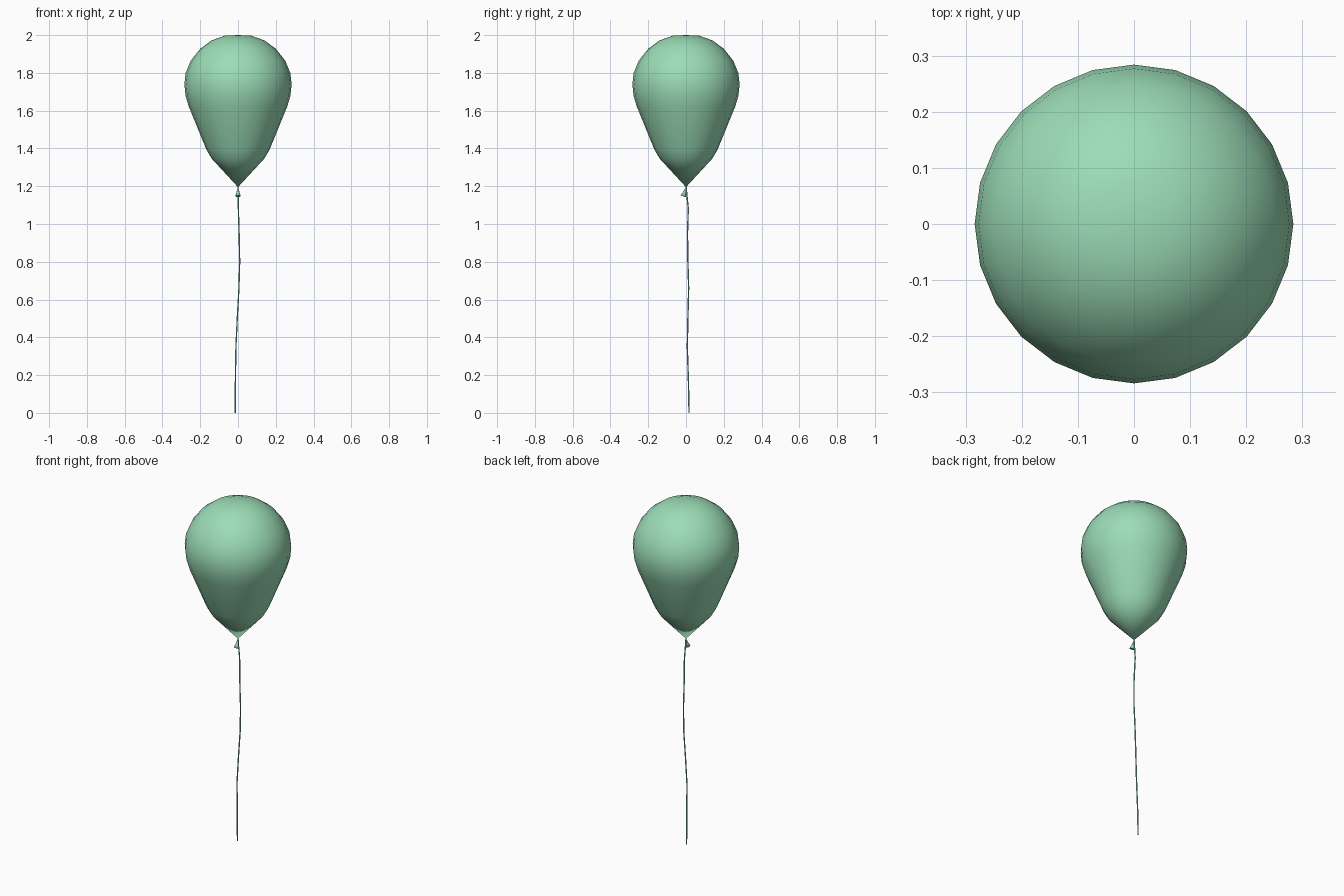
import bpy, bmesh, math
from mathutils import Matrix

if "Cube" in bpy.data.objects:
    bpy.data.objects.remove(bpy.data.objects["Cube"])

mat = bpy.data.materials.new("mint_green")
mat.diffuse_color = (0.33, 0.72, 0.47, 1)
mat.use_nodes = True
mat.node_tree.nodes["Principled BSDF"].inputs["Base Color"].default_value = mat.diffuse_color


def lathe(name, profile, steps, matrix=Matrix()):
    """Revolve an (r, z) profile around z."""
    bm = bmesh.new()
    verts = [bm.verts.new((r, 0, z)) for r, z in profile]
    edges = [bm.edges.new(pair) for pair in zip(verts, verts[1:])]
    bmesh.ops.spin(bm, geom=verts + edges, cent=(0, 0, 0), axis=(0, 0, 1),
                   angle=math.tau, steps=steps)
    bmesh.ops.remove_doubles(bm, verts=bm.verts, dist=0.0005)
    bmesh.ops.recalc_face_normals(bm, faces=bm.faces)
    for f in bm.faces:
        f.smooth = True
    mesh = bpy.data.meshes.new(name)
    bm.to_mesh(mesh)
    bm.free()
    mesh.transform(matrix)
    mesh.materials.append(mat)
    ob = bpy.data.objects.new(name, mesh)
    bpy.context.collection.objects.link(ob)
    return ob


# Balloon body: teardrop
lathe("balloon", [(0, 1.195), (0.14, 1.347), (0.168, 1.395), (0.26, 1.62),
                  (0.278, 1.68), (0.284, 1.74), (0.277, 1.80), (0.25, 1.865),
                  (0.2, 1.928), (0.14, 1.972), (0.07, 1.997), (0, 2.0)], 24)

# Neck knot: small flared lip hanging towards the front
tilt = Matrix.Translation((0, 0, 1.192)) @ Matrix.Rotation(math.radians(-18), 4, 'X')
lathe("knot", [(0, 0.005), (0.005, -0.012), (0.008, -0.025), (0.015, -0.047),
               (0.010, -0.048), (0, -0.030)], 8, tilt)

# String: thin wavy tube
path = [(-0.015, 0.016, 0), (-0.014, 0.013, 0.16), (-0.011, 0.007, 0.35),
        (-0.004, 0.010, 0.5), (0.005, 0.014, 0.66), (0.009, 0.010, 0.8),
        (0.006, 0.008, 0.95), (0.002, 0.012, 1.08), (0, 0.003, 1.17), (0, 0, 1.2)]
curve = bpy.data.curves.new("string", 'CURVE')
curve.dimensions = '3D'
curve.bevel_depth = 0.0035
curve.bevel_resolution = 1
curve.use_fill_caps = True
spline = curve.splines.new('POLY')
spline.points.add(len(path) - 1)
for p, co in zip(spline.points, path):
    p.co = (*co, 1)
curve.materials.append(mat)
string = bpy.data.objects.new("string", curve)
bpy.context.collection.objects.link(string)
